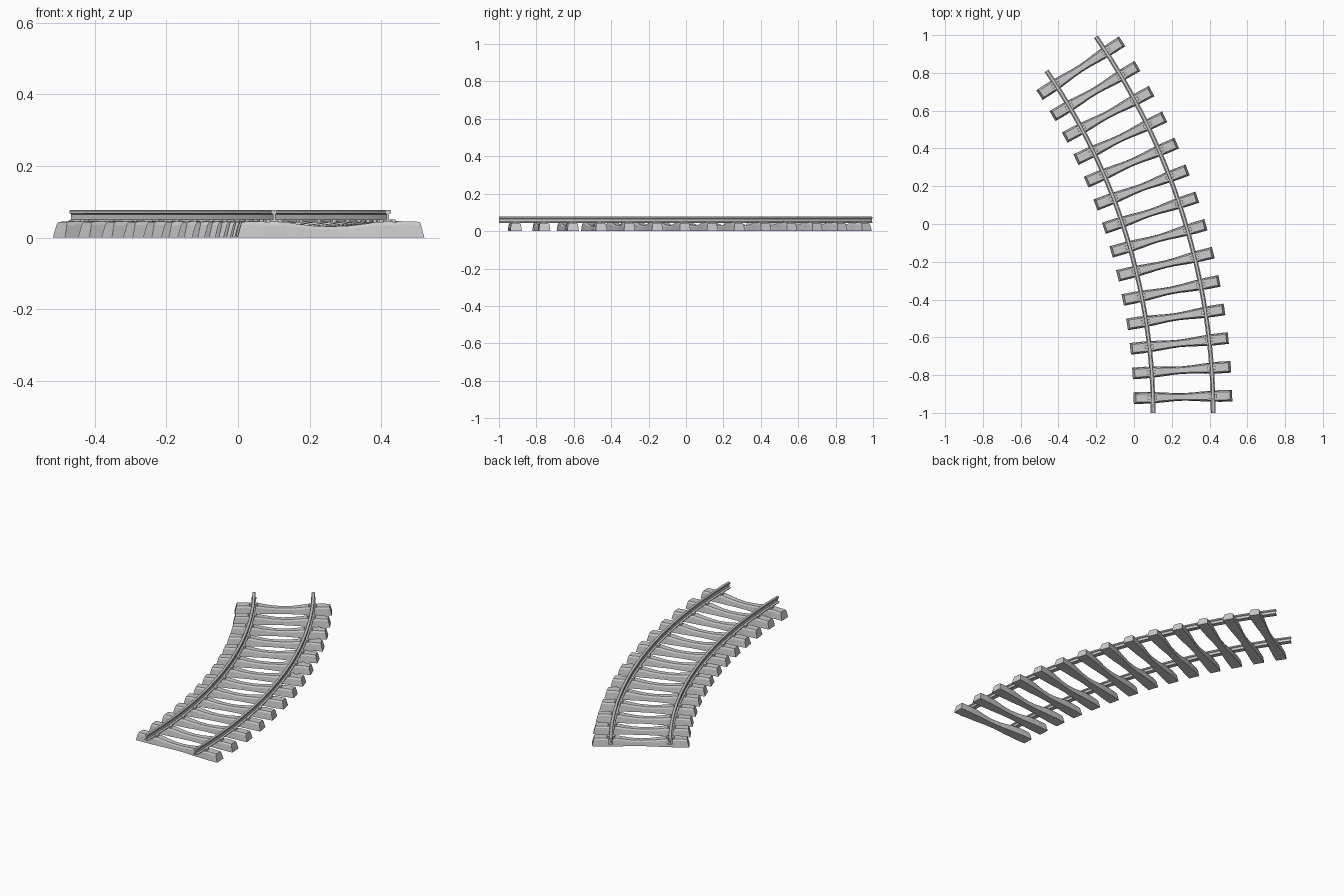
import bpy, bmesh
from math import sin, cos, radians
from mathutils import Matrix

if "Cube" in bpy.data.objects:
    bpy.data.objects.remove(bpy.data.objects["Cube"])

CX, CY = -3.086, -1.0          # centre of the curve
R_MID, GAUGE = 3.346, 0.318
ARC = radians(34.62)


def finish(bm, name):
    bmesh.ops.recalc_face_normals(bm, faces=bm.faces)
    me = bpy.data.meshes.new(name)
    bm.to_mesh(me)
    bm.free()
    ob = bpy.data.objects.new(name, me)
    bpy.context.collection.objects.link(ob)
    return ob


def loft(bm, rings):
    """Skin closed rings of points and cap both ends."""
    vr = [[bm.verts.new(p) for p in ring] for ring in rings]
    n = len(vr[0])
    for a, b in zip(vr, vr[1:]):
        for i in range(n):
            j = (i + 1) % n
            bm.faces.new((a[i], a[j], b[j], b[i]))
    bm.faces.new(vr[0])
    bm.faces.new(vr[-1][::-1])


# Rails: foot, web and head profile swept along the arc
half = [(0.0125, 0.043), (0.0125, 0.047), (0.0035, 0.051), (0.0035, 0.065),
        (0.0085, 0.068), (0.0085, 0.075), (0.0065, 0.077)]
profile = half + [(-x, z) for x, z in reversed(half)]
STEPS = 28
for name, side in (("inner_rail", -1), ("outer_rail", 1)):
    bm = bmesh.new()
    r = R_MID + side * GAUGE / 2
    rings = []
    for k in range(STEPS + 1):
        a = ARC * k / STEPS
        rings.append([(CX + (r + x) * cos(a), CY + (r + x) * sin(a), z)
                      for x, z in profile])
    loft(bm, rings)
    finish(bm, name)

# Sleeper: (position, half width at base, half width at top, height)
stations = [(0.249, 0.031, 0.021, 0.044), (0.190, 0.031, 0.021, 0.046),
            (0.182, 0.030, 0.022, 0.043), (0.136, 0.028, 0.020, 0.043),
            (0.128, 0.028, 0.018, 0.044), (0.100, 0.026, 0.017, 0.039),
            (0.050, 0.022, 0.014, 0.033)]
stations = ([(-u, b, t, h) for u, b, t, h in stations]
            + [(0, 0.020, 0.013, 0.031)] + stations[::-1])

bm = bmesh.new()
rings = []
for u, b, t, h in stations:
    ub = u * 0.261 / 0.249 if abs(u) > 0.24 else u   # sloping ends
    um = (ub + 3 * u) / 4
    m = (b + 3 * t) / 4 + 0.003
    rings.append([(ub, -b, 0), (ub, b, 0), (um, m, h - 0.009), (u, t, h),
                  (u, -t, h), (um, -m, h - 0.009)])
loft(bm, rings)

# Rail clips on both sides of each rail
for s in (-1, 1):
    for d in (-1, 1):
        x = s * GAUGE / 2 + d * 0.016
        bmesh.ops.create_cube(bm, size=1, matrix=Matrix.Translation((x, 0, 0.046))
                              @ Matrix.Diagonal((0.013, 0.022, 0.010, 1)))
first = finish(bm, "sleeper_01")

# Repeat the sleeper along the curve
COUNT = 14
for i in range(COUNT):
    ob = first if i == 0 else bpy.data.objects.new(f"sleeper_{i + 1:02d}", first.data)
    if i:
        bpy.context.collection.objects.link(ob)
    a = radians(1.45 + (33.05 - 1.45) * i / (COUNT - 1))
    ob.location = (CX + R_MID * cos(a), CY + R_MID * sin(a), 0)
    ob.rotation_euler = (0, 0, a)
